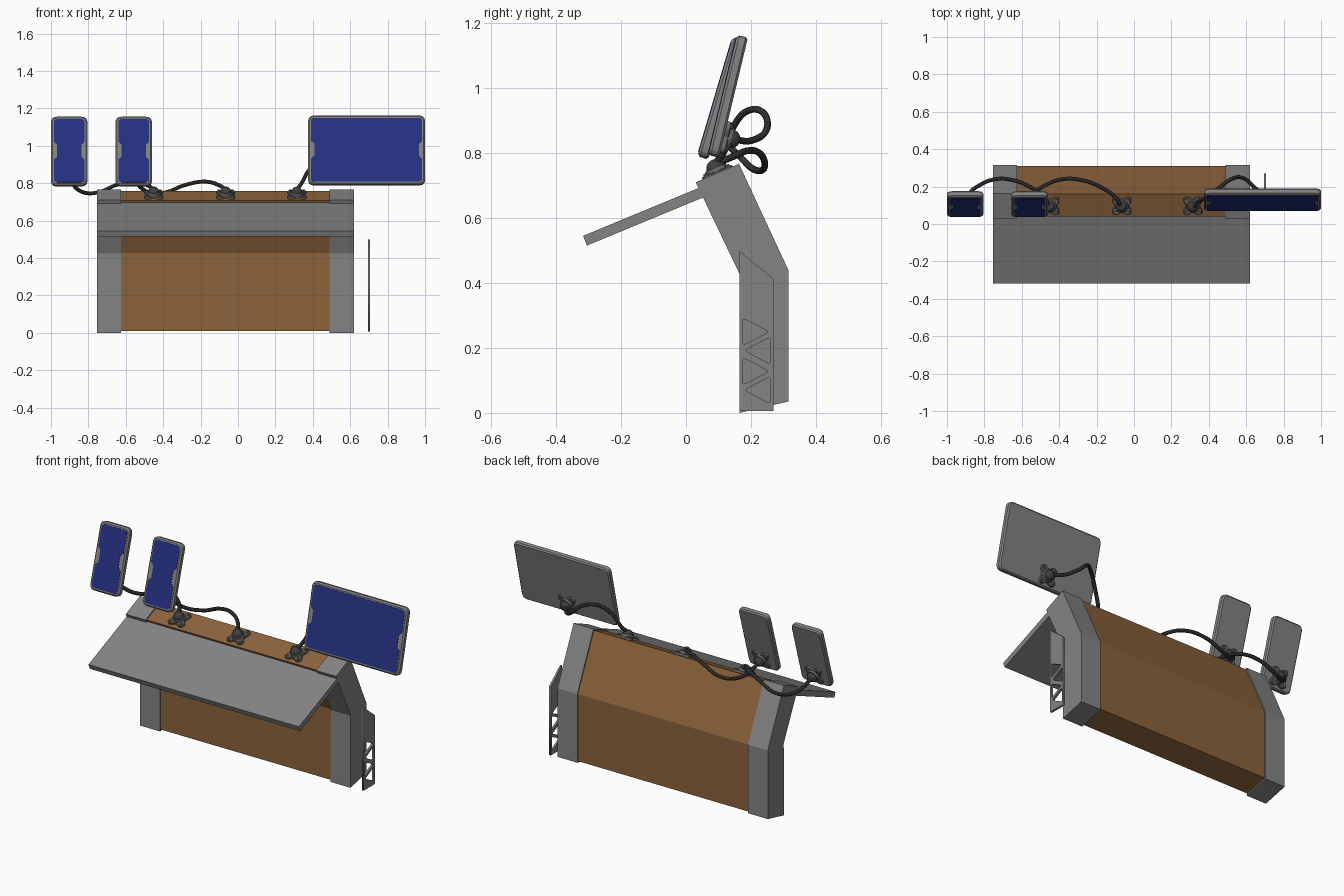
import bpy, bmesh, math
from mathutils import Matrix, Vector

if "Cube" in bpy.data.objects:
    bpy.data.objects.remove(bpy.data.objects["Cube"])


def mat(name, rgb):
    m = bpy.data.materials.new(name)
    m.diffuse_color = (*rgb, 1)
    m.use_nodes = True
    m.node_tree.nodes["Principled BSDF"].inputs["Base Color"].default_value = m.diffuse_color
    return m


GREY = mat("grey_metal", (0.23, 0.23, 0.23))
WOOD = mat("brown_wood", (0.26, 0.125, 0.045))
BLUE = mat("solar_blue", (0.018, 0.03, 0.22))
DARK = mat("dark_rubber", (0.05, 0.05, 0.053))
MOUNT = mat("mount_grey", (0.16, 0.155, 0.145))


def add(name, bm, mats, matrix=Matrix(), smooth=False):
    bmesh.ops.recalc_face_normals(bm, faces=bm.faces[:])
    me = bpy.data.meshes.new(name)
    bm.to_mesh(me)
    bm.free()
    for m in mats:
        me.materials.append(m)
    ob = bpy.data.objects.new(name, me)
    bpy.context.collection.objects.link(ob)
    ob.matrix_world = matrix
    if smooth:
        bpy.ops.object.select_all(action='DESELECT')
        ob.select_set(True)
        bpy.context.view_layer.objects.active = ob
        bpy.ops.object.shade_smooth_by_angle(angle=math.radians(35))
    return ob


def loft(bm, rings, mi=0):
    # skin between matching closed loops, with end caps
    vs = [[bm.verts.new(p) for p in r] for r in rings]
    n = len(vs[0])
    faces = [bm.faces.new(vs[0]), bm.faces.new(vs[-1])]
    for a, b in zip(vs, vs[1:]):
        for i in range(n):
            j = (i + 1) % n
            faces.append(bm.faces.new((a[i], a[j], b[j], b[i])))
    for f in faces:
        f.material_index = mi


def side_prism(name, prof, x0, x1, m):
    bm = bmesh.new()
    loft(bm, [[(x, y, z) for y, z in prof] for x in (x0, x1)])
    return add(name, bm, [m])


def round_poly(pts, r, n=4):
    # quadratic rounding of each corner
    out = []
    for i, p in enumerate(pts):
        p = Vector(p)
        a = p + (Vector(pts[i - 1]) - p).normalized() * r
        b = p + (Vector(pts[(i + 1) % len(pts)]) - p).normalized() * r
        for k in range(n + 1):
            t = k / n
            out.append(a * (1 - t) ** 2 + p * 2 * t * (1 - t) + b * t * t)
    return out


def curve_mesh(name, cu, m, matrix=Matrix(), smooth=False):
    tmp = bpy.data.objects.new(name + "_path", cu)
    bpy.context.collection.objects.link(tmp)
    dg = bpy.context.evaluated_depsgraph_get()
    me = bpy.data.meshes.new_from_object(tmp.evaluated_get(dg))
    bpy.data.objects.remove(tmp)
    bm = bmesh.new()
    bm.from_mesh(me)
    bmesh.ops.remove_doubles(bm, verts=bm.verts[:], dist=1e-5)
    return add(name, bm, [m], matrix, smooth)


# Bent body: wooden core, two metal end caps
cap = [(0.165, 0), (0.315, 0.035), (0.315, 0.44), (0.163, 0.767), (0.03, 0.71), (0.166, 0.425)]
core = [(0.17, 0.01), (0.309, 0.042), (0.309, 0.438), (0.16, 0.758), (0.04, 0.707), (0.172, 0.427)]
side_prism("wood_core", core, -0.625, 0.49, WOOD)
side_prism("left_end_cap", cap, -0.755, -0.625, GREY)
side_prism("right_end_cap", cap, 0.49, 0.62, GREY)

# Sloping front canopy
side_prism("canopy", [(0.05, 0.697), (-0.317, 0.545), (-0.305, 0.515), (0.062, 0.667)], -0.755, 0.62, GREY)

# Side plate with triangular holes
outline = [(0.165, 0.006), (0.27, 0.006), (0.27, 0.412), (0.165, 0.498)]
loops = [[Vector(p) for p in outline]]
for z in (0.25, 0.128):
    loops.append(round_poly([(0.174, z - 0.042), (0.174, z + 0.042), (0.256, z)], 0.012))
for z in (0.192, 0.07):
    loops.append(round_poly([(0.26, z - 0.042), (0.26, z + 0.042), (0.18, z)], 0.012))
cu = bpy.data.curves.new("side_plate", 'CURVE')
cu.dimensions = '2D'
cu.fill_mode = 'BOTH'
cu.extrude = 0.006
for lp in loops:
    s = cu.splines.new('POLY')
    s.points.add(len(lp) - 1)
    for q, p in zip(s.points, lp):
        q.co = (p.x, p.y, 0, 1)
    s.use_cyclic_u = True
curve_mesh("side_plate", cu, GREY,
           Matrix(((0, 0, 1, 0.70), (1, 0, 0, 0), (0, 1, 0, 0), (0, 0, 0, 1))))


def panel(name, x, w, h, y, z, tilt):
    # framed panel, origin at the middle of its front bottom edge
    M = Matrix.Translation((x, y, z)) @ Matrix.Rotation(math.radians(90 - tilt), 4, 'X')
    bm = bmesh.new()
    rings = []
    for ins, d in ((0.008, 0), (0, -0.008), (0, -0.028), (0.007, -0.035)):
        a = w / 2 - ins
        pts = round_poly([(-a, ins), (a, ins), (a, h - ins), (-a, h - ins)], 0.032 - ins)
        rings.append([(p.x, p.y, d) for p in pts])
    loft(bm, rings)
    add(name + "_frame", bm, [GREY], M)
    # blue cell face with a notch in each side
    a, b, c = w / 2 - 0.015, 0.015, h / 2
    half = [(a, c - 0.05), (a - 0.018, c - 0.034), (a - 0.018, c + 0.034), (a, c + 0.05)]
    corner = round_poly([(-a, b), (a, b), (a, h - b), (-a, h - b)], 0.02)
    n = len(corner) // 4
    pts = [tuple(p) for p in corner[:2 * n]] + half + [tuple(p) for p in corner[2 * n:]]
    pts += [(-px, py) for px, py in reversed(half)]
    # the lower two corners come first, so the right notch follows the second corner
    pts = [tuple(p) for p in corner[:2 * n]] + half + pts[2 * n + 4:]
    bm = bmesh.new()
    loft(bm, [[(px, py, d) for px, py in pts] for d in (-0.002, 0.002)])
    add(name + "_cells", bm, [BLUE], M)
    return M @ Matrix.Translation((0, 0.065, -0.035)) @ Matrix.Rotation(math.pi, 4, 'X')


def mount(name, M):
    # four-lobed base, collar and ball; returns the cable start
    bm = bmesh.new()
    N = 48

    def ring(f, z):
        return [(f(t) * math.cos(t), f(t) * math.sin(t), z)
                for t in (2 * math.pi * i / N for i in range(N))]
    lobe = lambda t: 0.051 - 0.014 * math.cos(4 * t)
    loft(bm, [ring(lobe, 0), ring(lobe, 0.011), ring(lambda t: lobe(t) - 0.004, 0.014)])
    loft(bm, [ring(lambda t: 0.037, 0.01), ring(lambda t: 0.034, 0.025)])
    for k in range(4):
        t = math.pi / 4 + k * math.pi / 2
        bmesh.ops.create_cone(bm, cap_ends=True, segments=10, radius1=0.008, radius2=0.007, depth=0.012,
                              matrix=Matrix.Translation((0.05 * math.cos(t), 0.05 * math.sin(t), 0.014)))
    add(name + "_base", bm, [MOUNT], M, True)
    bm = bmesh.new()
    bmesh.ops.create_uvsphere(bm, u_segments=20, v_segments=12, radius=0.029,
                              matrix=Matrix.Translation((0, 0, 0.022)))
    add(name + "_ball", bm, [DARK], M, True)
    return M @ Vector((0, 0, 0.035))


def cable(name, pts):
    cu = bpy.data.curves.new(name, 'CURVE')
    cu.dimensions = '3D'
    cu.bevel_depth = 0.0105
    cu.bevel_resolution = 3
    cu.resolution_u = 8
    cu.use_fill_caps = True
    s = cu.splines.new('BEZIER')
    s.bezier_points.add(len(pts) - 1)
    for q, p in zip(s.bezier_points, pts):
        q.co = p
        q.handle_left_type = q.handle_right_type = 'AUTO'
    curve_mesh(name, cu, DARK, smooth=True)


# Panels, their mounts and the flexible cables
small_path = [(-0.03, 0.14, 0.787), (-0.10, 0.195, 0.808), (-0.20, 0.235, 0.79),
              (-0.30, 0.238, 0.75), (-0.38, 0.205, 0.752), (-0.43, 0.165, 0.79)]
big_path = [(0.025, 0.115, 0.80), (0.065, 0.14, 0.87), (0.135, 0.19, 0.93),
            (0.205, 0.24, 0.922), (0.265, 0.247, 0.87), (0.325, 0.2, 0.838)]
sets = [("outer_panel", -0.9025, 0.195, 0.383, 0.035, 0.79, 16.5, -0.45, small_path),
        ("inner_panel", -0.5575, 0.195, 0.383, 0.035, 0.79, 16.5, -0.065, small_path),
        ("wide_panel", 0.6875, 0.625, 0.38, 0.068, 0.794, 13.5, 0.315, big_path)]
for name, x, w, h, y, z, tilt, mx, path in sets:
    end = mount(name + "_mount", panel(name, x, w, h, y, z, tilt))
    start = mount(name + "_foot", Matrix.Translation((mx, 0.1, 0.732)) @ Matrix.Rotation(math.radians(22.7), 4, 'X'))
    k = (end.x - start.x) / (-0.4525 if path is small_path else 0.3725)
    mid = [(mx + px * k, py, pz) for px, py, pz in path]
    cable(name + "_cable", [start] + mid + [end])
